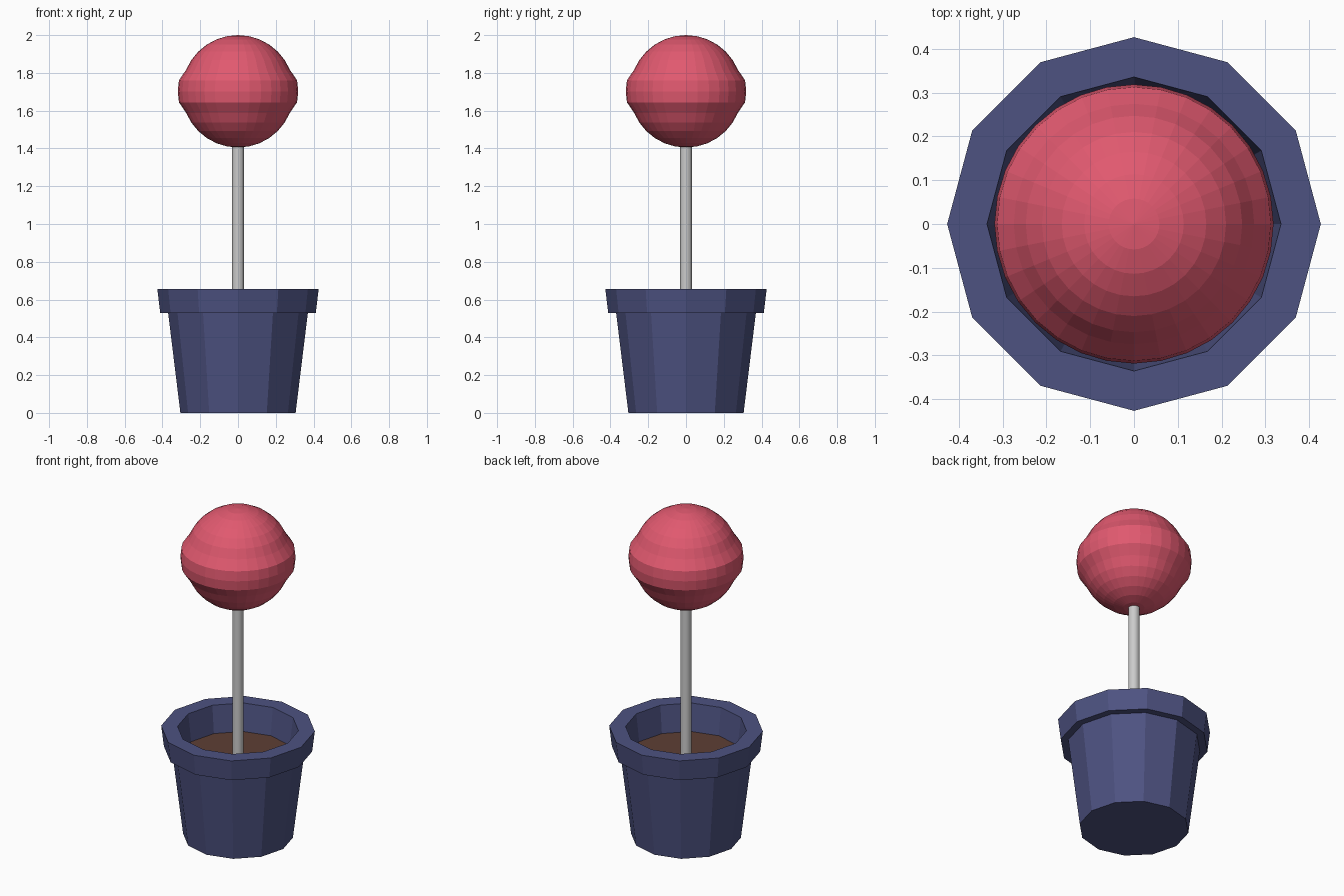
import bpy, bmesh
from math import cos, sin, tau

if "Cube" in bpy.data.objects:
    bpy.data.objects.remove(bpy.data.objects["Cube"])


def material(name, rgb):
    m = bpy.data.materials.new(name)
    m.diffuse_color = (*rgb, 1)
    m.use_nodes = True
    m.node_tree.nodes["Principled BSDF"].inputs["Base Color"].default_value = m.diffuse_color
    return m


def finish(name, bm, mat=None):
    bmesh.ops.recalc_face_normals(bm, faces=bm.faces)
    me = bpy.data.meshes.new(name)
    bm.to_mesh(me)
    bm.free()
    ob = bpy.data.objects.new(name, me)
    bpy.context.collection.objects.link(ob)
    if mat:
        me.materials.append(mat)
    return ob


def lathe(name, profile, sides, mat=None):
    """Revolve an open (radius, z) profile and cap both ends."""
    bm = bmesh.new()
    rings = [[bm.verts.new((r * cos(tau * i / sides), r * sin(tau * i / sides), z))
              for i in range(sides)] for r, z in profile]
    for a, b in zip(rings, rings[1:]):
        for i in range(sides):
            j = (i + 1) % sides
            bm.faces.new((a[i], a[j], b[j], b[i]))
    bm.faces.new(rings[0])
    bm.faces.new(rings[-1])
    return finish(name, bm, mat)


navy = material("navy", (0.075, 0.085, 0.22))
soil_brown = material("soil_brown", (0.11, 0.05, 0.035))
candy_red = material("candy_red", (0.75, 0.10, 0.16))

# Twelve-sided pot: tapered body, overhanging rim, inner wall and floor
lathe("pot", [(0.305, 0), (0.37, 0.53), (0.412, 0.53), (0.427, 0.655),
              (0.336, 0.655), (0.314, 0.47)], 12, navy)

# Soil disc inside the pot
lathe("soil", [(0.314, 0.475), (0.316, 0.49)], 12, soil_brown)

# Stick from the soil into the candy
stick = lathe("stick", [(0.031, 0.48), (0.031, 1.45)], 32)

# Candy ball with the three middle rings pushed out into a band
bm = bmesh.new()
bmesh.ops.create_uvsphere(bm, u_segments=32, v_segments=16, radius=0.2975)
for v in bm.verts:
    if abs(v.co.z) < 0.08:
        v.co.x *= 1.072
        v.co.y *= 1.072
    v.co.z += 1.7025
finish("candy_ball", bm, candy_red)
